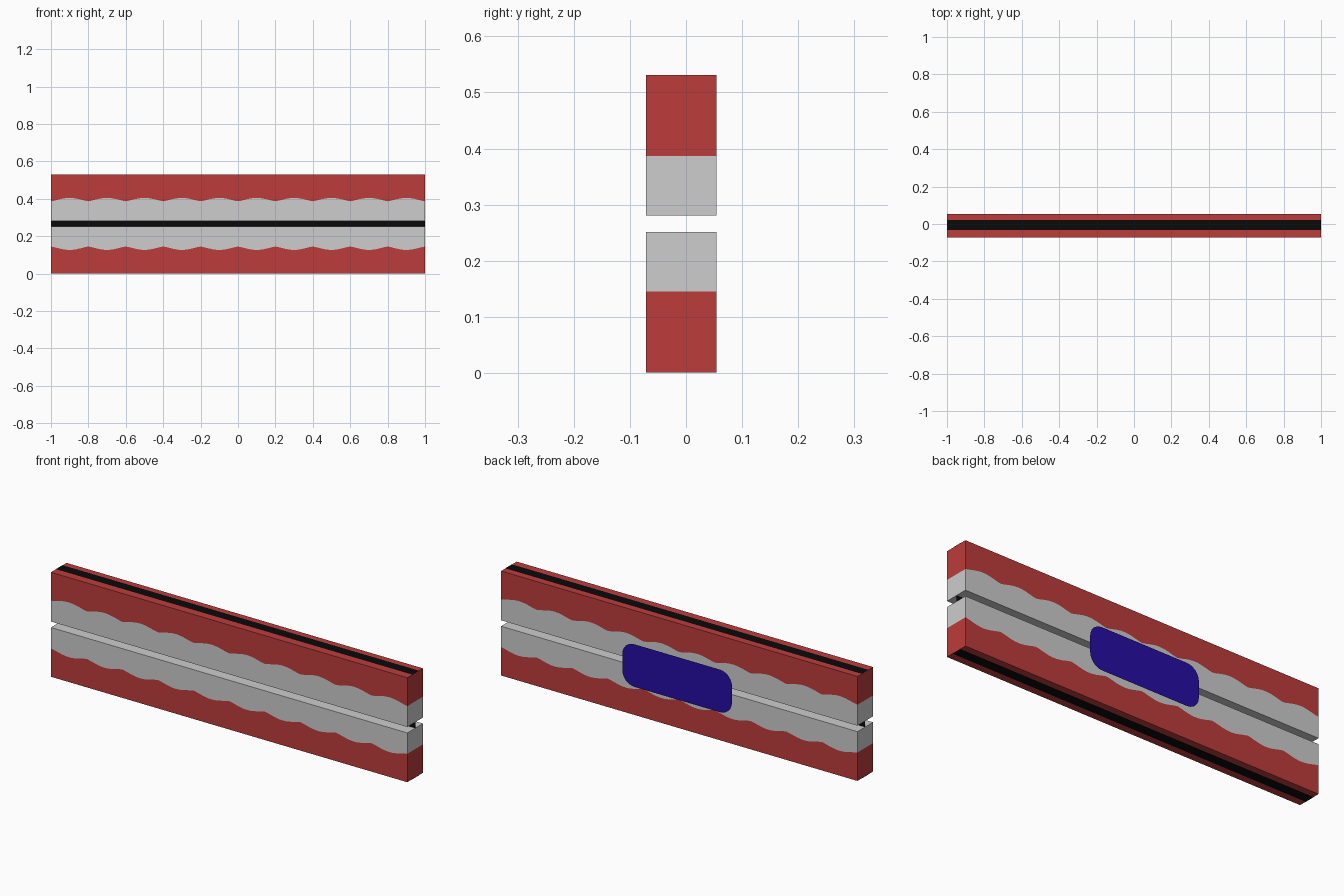
import bpy, math

if "Cube" in bpy.data.objects:
    bpy.data.objects.remove(bpy.data.objects["Cube"])

def material(name, rgb):
    m = bpy.data.materials.new(name)
    m.diffuse_color = (*rgb, 1)
    m.use_nodes = True
    m.node_tree.nodes["Principled BSDF"].inputs["Base Color"].default_value = m.diffuse_color
    return m

RED = material("brick_red", (0.515, 0.045, 0.045))
GREY = material("light_grey", (0.61, 0.61, 0.61))
BLACK = material("black", (0.003, 0.003, 0.003))
BLUE = material("deep_blue", (0.019, 0.004, 0.366))

FRONT, BACK, HEIGHT = -0.071, 0.054, 0.532
MID = HEIGHT / 2

def add_mesh(name, verts, faces, mat):
    me = bpy.data.meshes.new(name)
    me.from_pydata(verts, [], faces)
    me.materials.append(mat)
    ob = bpy.data.objects.new(name, me)
    bpy.context.collection.objects.link(ob)
    return ob

def wave(x):
    # scalloped colour border: ten bumps of grey reaching into the red
    return 0.121 + 0.018 * abs(math.sin(math.pi * 5 * (x + 1))) ** 1.3

def band(name, inner, outer, sign, mat):
    """Long bar between two height functions, measured from the middle."""
    n = 120
    verts, faces = [], []
    for i in range(n + 1):
        x = -1 + 2 * i / n
        a, b = MID + sign * inner(x), MID + sign * outer(x)
        verts += [(x, FRONT, a), (x, BACK, a), (x, BACK, b), (x, FRONT, b)]
    for i in range(n):
        p, q = 4 * i, 4 * i + 4
        for k in range(4):
            l = (k + 1) % 4
            f = (p + k, q + k, q + l, p + l)
            faces.append(f if sign < 0 else f[::-1])
    e = 4 * n
    ends = [(0, 1, 2, 3), (e + 3, e + 2, e + 1, e)]
    faces += ends if sign < 0 else [f[::-1] for f in ends]
    return add_mesh(name, verts, faces, mat)

# Upper and lower bars: grey inside, red outside, slot between them
for label, s in (("upper", 1), ("lower", -1)):
    band(label + "_grey_band", lambda x: 0.015, wave, s, GREY)
    band(label + "_red_band", wave, lambda x: MID - 0.001, s, RED)

# Thin black strips on the top and underside
for label, z in (("top", HEIGHT), ("bottom", 0)):
    v = [(-1, -0.032, z), (1, -0.032, z), (1, 0.021, z), (-1, 0.021, z)]
    add_mesh(label + "_strip", v, [(0, 1, 2, 3) if z else (3, 2, 1, 0)], BLACK)

# Black sheet closing the slot
y = -0.007
add_mesh("centre_sheet", [(-1, y, 0.24), (1, y, 0.24), (1, y, 0.292), (-1, y, 0.292)],
         [(0, 1, 2, 3)], BLACK)

# Rounded blue plate behind the bars
w, h, r = 0.308, 0.108, 0.068
pts = []
for k, (sx, sz) in enumerate(((1, 1), (-1, 1), (-1, -1), (1, -1))):
    for i in range(7):
        a = math.pi / 2 * (k + i / 6)
        pts.append((sx * (w - r) + r * math.cos(a), 0.071,
                    0.261 + sz * (h - r) + r * math.sin(a)))
add_mesh("back_plate", pts, [tuple(reversed(range(len(pts))))], BLUE)
